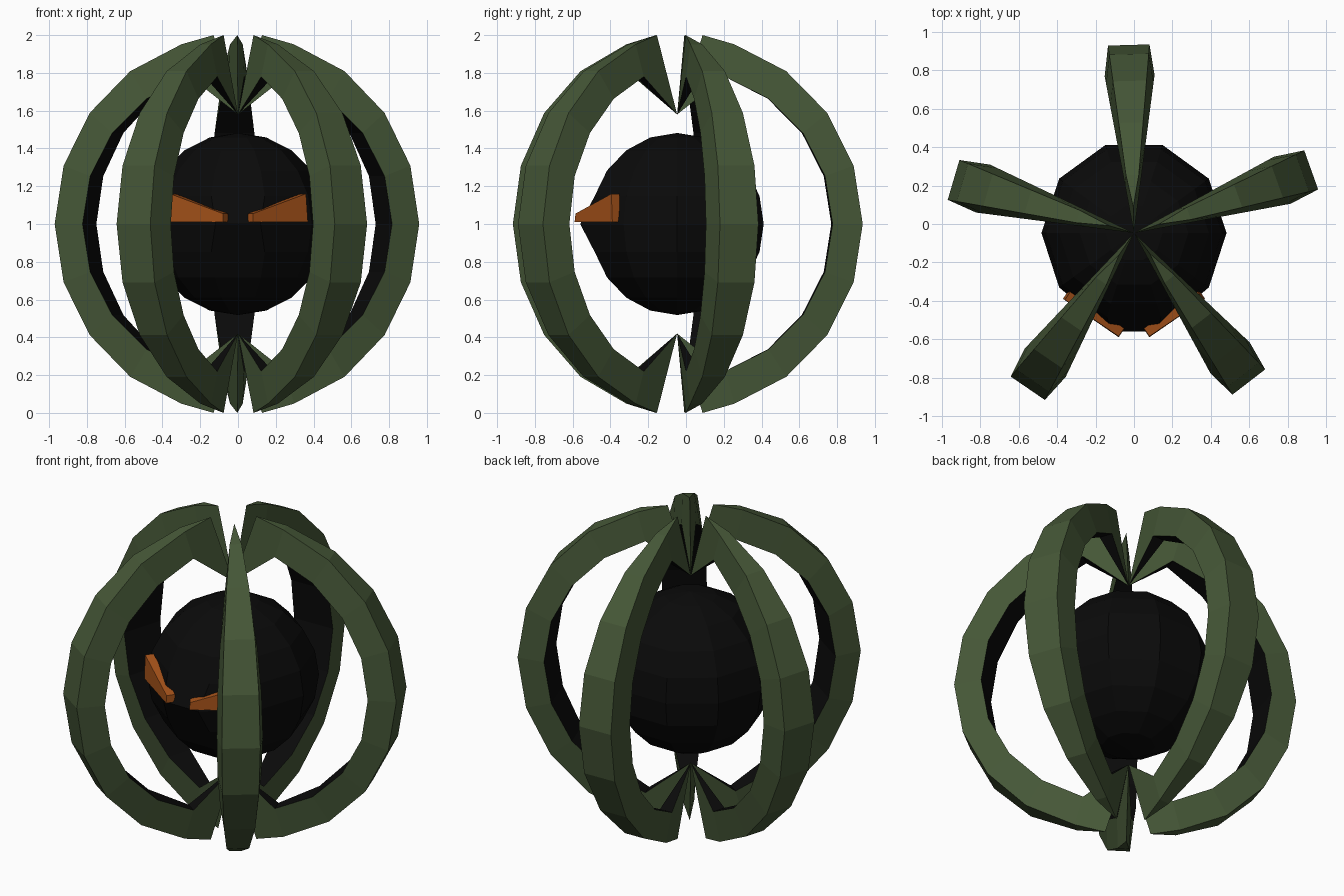
import bpy, bmesh
from math import sin, cos, radians, pi
from mathutils import Matrix, Vector

if "Cube" in bpy.data.objects:
    bpy.data.objects.remove(bpy.data.objects["Cube"])

AXIS = Vector((0, -0.047, 1.0))   # centre shared by the ribs and the core


def material(name, rgb):
    m = bpy.data.materials.new(name)
    m.diffuse_color = (*rgb, 1)
    m.use_nodes = True
    m.node_tree.nodes["Principled BSDF"].inputs["Base Color"].default_value = m.diffuse_color
    return m


green = material("green", (0.06, 0.095, 0.038))
black = material("black", (0.003, 0.003, 0.003))
orange = material("orange", (0.38, 0.085, 0.01))


def finish(bm, name, *mats):
    bmesh.ops.recalc_face_normals(bm, faces=bm.faces)
    mesh = bpy.data.meshes.new(name)
    bm.to_mesh(mesh)
    bm.free()
    for m in mats:
        mesh.materials.append(m)
    ob = bpy.data.objects.new(name, mesh)
    bpy.context.collection.objects.link(ob)
    return ob


def rib(name, angle):
    """Thick curved shell slice, wider inside, closing to a point at each end."""
    bm = bmesh.new()
    sections = []
    for i in range(-4, 5):
        a = radians(18 * i)
        c, s = cos(a), sin(a)
        ro, zo, wo = 0.98 * c, s, 0.108 * c
        ri, zi, wi = 0.82 * c, 0.82 * s, 0.13 * c
        sections.append([bm.verts.new(p) for p in
                         ((ro, -wo, zo), (ro, wo, zo), (ri, wi, zi), (ri, -wi, zi))])
    for a, b in zip(sections, sections[1:]):
        for k in range(4):
            n = (k + 1) % 4
            f = bm.faces.new((a[k], a[n], b[n], b[k]))
            f.material_index = 1 if k == 2 else 0
    # pointed ends: outer tip and inner apex on the axis
    for q, sg in ((sections[0], -1), (sections[-1], 1)):
        tip = bm.verts.new((0.135, 0, sg))
        apex = bm.verts.new((0, 0, 0.58 * sg))
        bm.faces.new((q[0], q[1], tip))
        bm.faces.new((q[1], q[2], apex, tip))
        bm.faces.new((q[2], q[3], apex)).material_index = 1
        bm.faces.new((q[3], q[0], tip, apex))
    bm.transform(Matrix.Translation(AXIS) @ Matrix.Rotation(radians(angle), 4, 'Z'))
    return finish(bm, name, green, black)


# Five ribs around the core
names = ("back_rib", "left_rib", "front_left_rib", "front_right_rib", "right_rib")
for i, name in enumerate(names):
    rib(name, 91.6 + 72 * i)

# Faceted core with its front equator edge pulled forward
bm = bmesh.new()
bmesh.ops.create_uvsphere(bm, u_segments=10, v_segments=10, radius=0.482)
bm.transform(Matrix.Translation(AXIS))
back = max(v.co.y for v in bm.verts)
if back - AXIS.y > 0.47:   # keep a flat side towards the back
    bmesh.ops.rotate(bm, verts=bm.verts, cent=AXIS, matrix=Matrix.Rotation(pi / 10, 3, 'Z'))
for v in bm.verts:
    if abs(v.co.z - 1) < 0.01 and abs(v.co.x) < 0.2 and v.co.y < -0.4:
        v.co.y = -0.56
        v.co.x *= 0.8
finish(bm, "core", black)

# Slanted eyes, mirrored
FRONT = ((-0.08, -0.59, 1.01), (-0.08, -0.585, 1.055), (-0.36, -0.395, 1.16), (-0.37, -0.39, 1.01))
INWARD = Vector((0.028, 0.042, 0))
for name, sx in (("left_eye", 1), ("right_eye", -1)):
    bm = bmesh.new()
    f = [bm.verts.new((x * sx, y, z)) for x, y, z in FRONT]
    b = [bm.verts.new(((p[0] + INWARD.x) * sx, p[1] + INWARD.y, p[2])) for p in FRONT]
    bm.faces.new(f)
    bm.faces.new(b[::-1])
    for k in range(4):
        n = (k + 1) % 4
        bm.faces.new((f[k], f[n], b[n], b[k]))
    finish(bm, name, orange)
